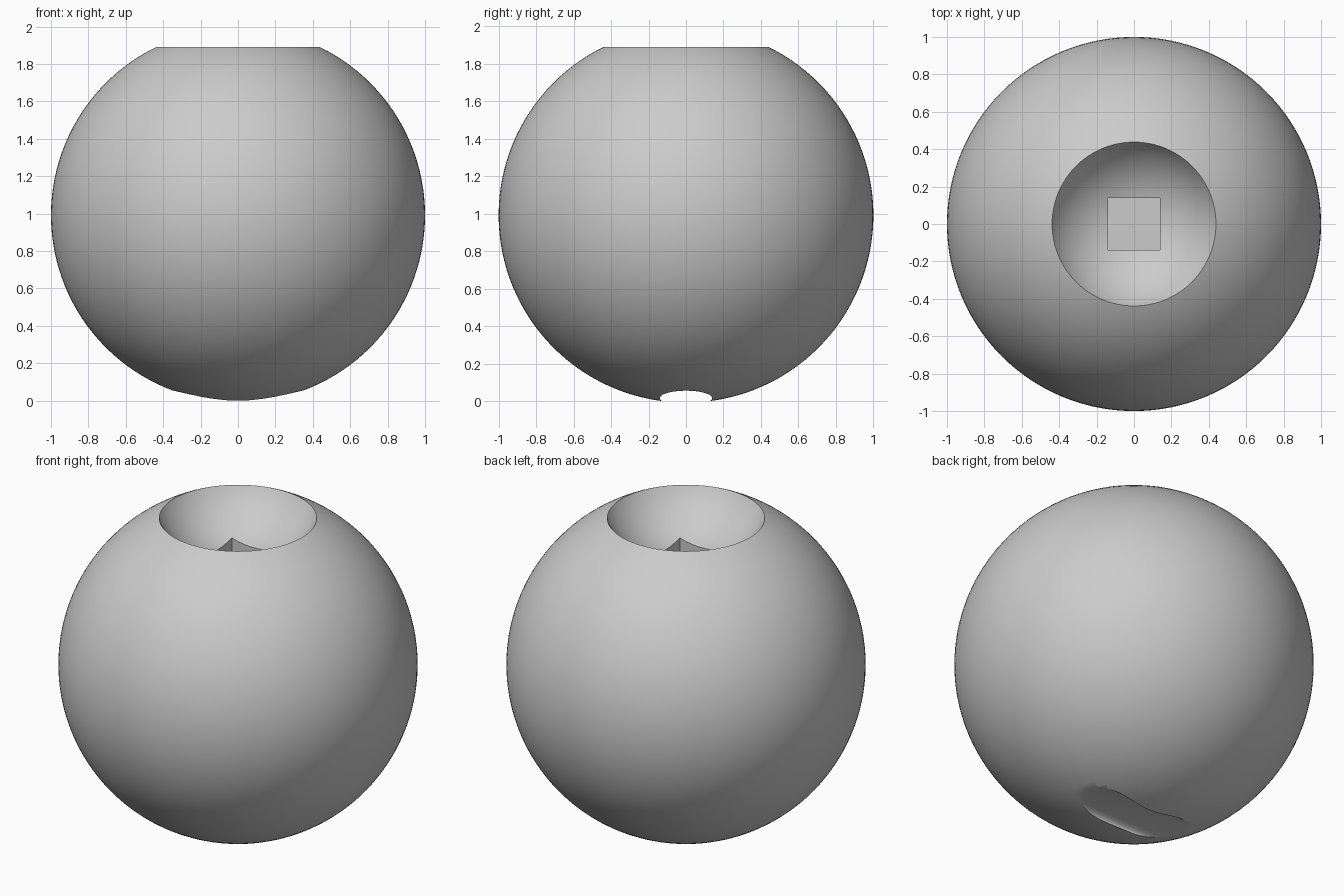
import bpy
import math

cube = bpy.data.objects.get("Cube")
if cube:
    bpy.data.objects.remove(cube, do_unlink=True)

CENTRE_Z = 0.9915   # ball centre, its underside is notched

# Single grey material
grey = bpy.data.materials.new("plain_grey")
grey.use_nodes = True
colour = (0.6, 0.6, 0.6, 1)
grey.diffuse_color = colour
grey.node_tree.nodes["Principled BSDF"].inputs["Base Color"].default_value = colour


def finish(name):
    obj = bpy.context.object
    obj.name = name
    bpy.ops.object.transform_apply(location=False, rotation=True, scale=True)
    obj.data.materials.append(grey)
    return obj


def carve(target, cutter):
    """Subtract the cutter from the target, then discard the cutter."""
    cutter.hide_render = True
    mod = target.modifiers.new(cutter.name, 'BOOLEAN')
    mod.operation = 'DIFFERENCE'
    mod.solver = 'EXACT'
    mod.object = cutter
    bpy.ops.object.select_all(action='DESELECT')
    target.select_set(True)
    bpy.context.view_layer.objects.active = target
    bpy.ops.object.modifier_apply(modifier=mod.name)
    bpy.data.objects.remove(cutter, do_unlink=True)


# Main ball
bpy.ops.mesh.primitive_uv_sphere_add(segments=128, ring_count=64, radius=1,
                                     location=(0, 0, CENTRE_Z))
ball = finish("ball_body")

# Round bowl sunk into the top
bpy.ops.mesh.primitive_uv_sphere_add(segments=96, ring_count=64, radius=0.506,
                                     location=(0, 0, 2.143))
carve(ball, finish("bowl_cutter"))

# Square socket in the floor of the bowl
bpy.ops.mesh.primitive_cube_add(size=1, location=(0, 0, 1.58))
bpy.context.object.scale = (0.28, 0.28, 0.36)
carve(ball, finish("socket_cutter"))

# Shallow oval groove running across the underside
bpy.ops.mesh.primitive_cylinder_add(vertices=64, radius=1, depth=2,
                                    location=(0, 0, 0.015),
                                    rotation=(0, math.pi / 2, 0))
bpy.context.object.scale = (0.04, 0.14, 1)
carve(ball, finish("groove_cutter"))

# Smooth surfaces with crisp rims
ball.select_set(True)
bpy.context.view_layer.objects.active = ball
bpy.ops.object.shade_smooth_by_angle(angle=math.radians(30))
